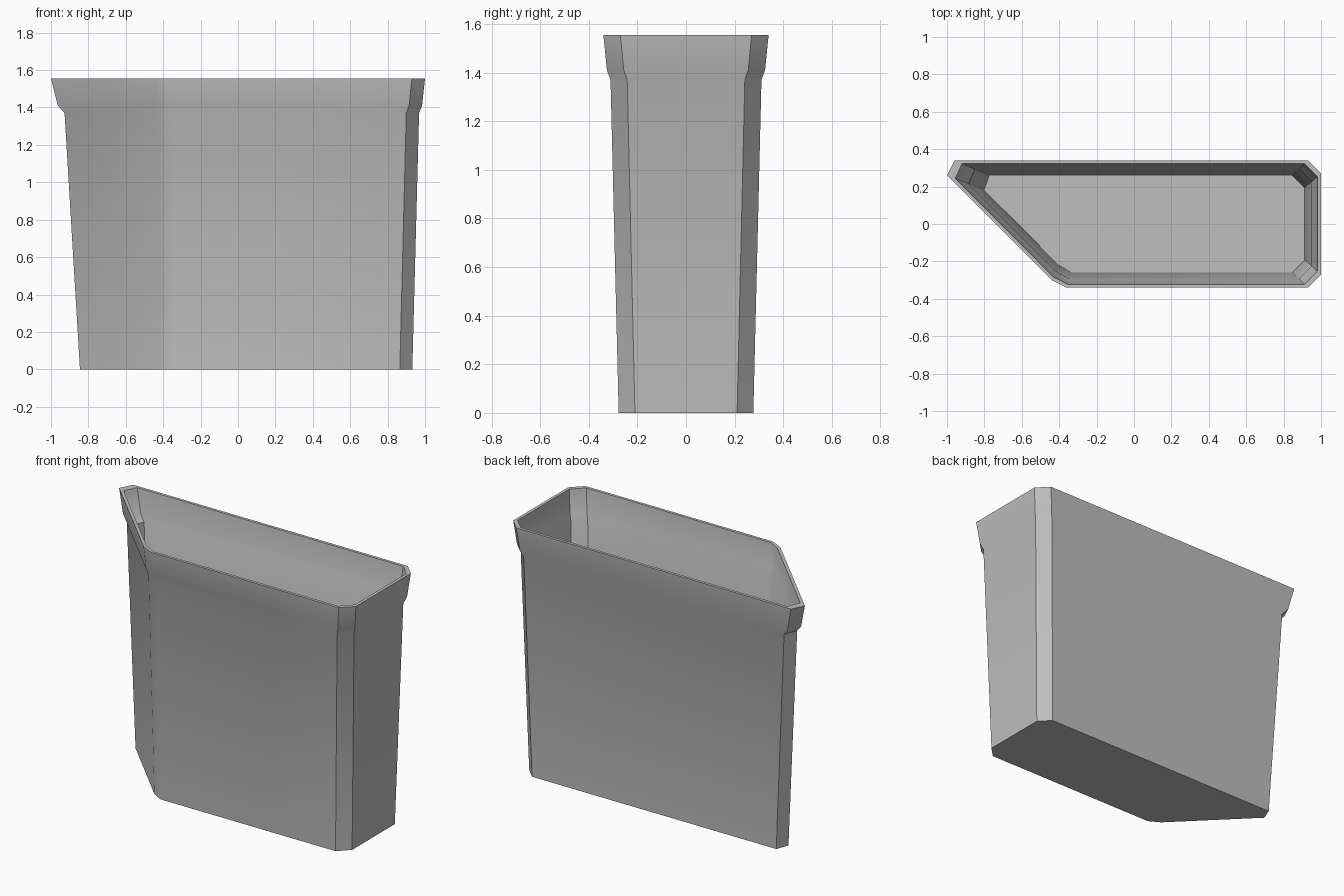
import bpy
import bmesh
import math
from mathutils import Vector

cube = bpy.data.objects.get("Cube")
if cube:
    bpy.data.objects.remove(cube)

grey = bpy.data.materials.new("matte_grey")
grey.use_nodes = True
colour = (0.52, 0.52, 0.52, 1)
grey.diffuse_color = colour
grey.node_tree.nodes["Principled BSDF"].inputs["Base Color"].default_value = colour

# Plan outline at the rim and at the foot, corner by corner
RIM = [(-0.96, 0.34), (-1.0, 0.26), (-0.44, -0.30), (-0.36, -0.34),
       (0.93, -0.34), (1.0, -0.27), (1.0, 0.27), (0.93, 0.34)]
FOOT = [(-0.815, 0.277), (-0.845, 0.20), (-0.41, -0.237), (-0.34, -0.277),
        (0.865, -0.277), (0.932, -0.21), (0.932, 0.21), (0.865, 0.277)]
TAPER = 0.064
WALL = 0.018

# Wall profile: (height, inward offset from the rim)
outer = [(0, TAPER), (1.37, 0.03), (1.41, 0.015), (1.555, 0)]
inner = [(z, inset + WALL) for z, inset in reversed(outer)]
inner[-1] = (WALL, TAPER + WALL)


def ring(bm, z, inset):
    """One closed outline, blended between the rim and foot shapes."""
    t = inset / TAPER
    return [bm.verts.new(Vector((*a, z)).lerp(Vector((*b, z)), t))
            for a, b in zip(RIM, FOOT)]


# Hollow container: up the outside, over the rim, down the inside
bm = bmesh.new()
rings = [ring(bm, z, inset) for z, inset in outer + inner]
count = len(RIM)
for low, high in zip(rings, rings[1:]):
    for i in range(count):
        j = (i + 1) % count
        bm.faces.new((low[i], low[j], high[j], high[i]))
bm.faces.new(list(reversed(rings[0])))
bm.faces.new(rings[-1])
bmesh.ops.recalc_face_normals(bm, faces=bm.faces)

mesh = bpy.data.meshes.new("container_body")
bm.to_mesh(mesh)
bm.free()
mesh.materials.append(grey)
body = bpy.data.objects.new("container_body", mesh)
bpy.context.collection.objects.link(body)

# Soft lip and front corner, crisp chamfers
bpy.ops.object.select_all(action='DESELECT')
body.select_set(True)
bpy.context.view_layer.objects.active = body
bpy.ops.object.shade_smooth_by_angle(angle=math.radians(30))
